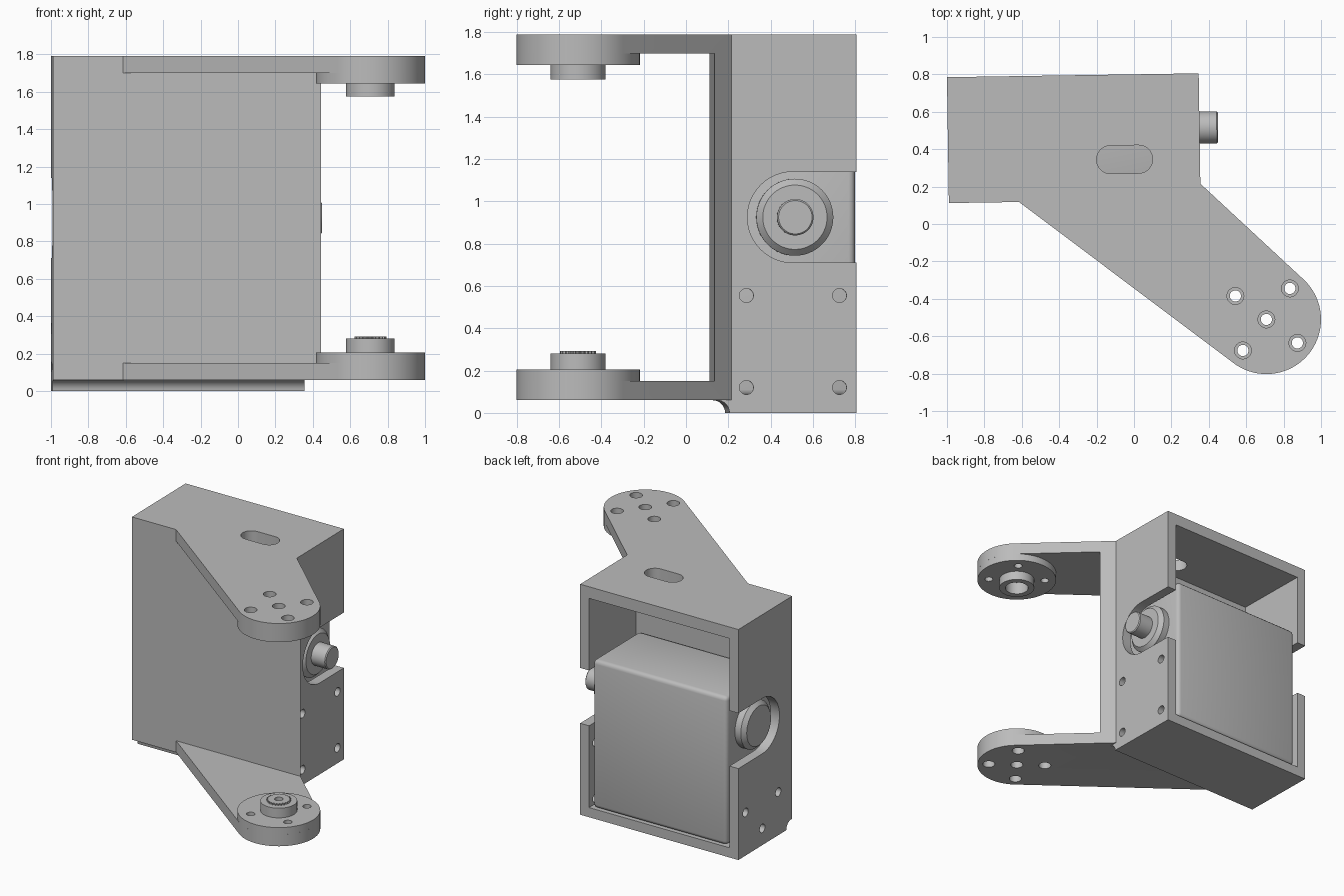
import bpy, bmesh, math
from mathutils import Matrix, Vector

cube = bpy.data.objects.get("Cube")
if cube:
    bpy.data.objects.remove(cube, do_unlink=True)

grey = bpy.data.materials.new("plain grey")
grey.use_nodes = True
COLOUR = (0.5, 0.5, 0.5, 1)
grey.diffuse_color = COLOUR
grey.node_tree.nodes["Principled BSDF"].inputs["Base Color"].default_value = COLOUR

TILT = Matrix.Rotation(0.0152, 4, 'Z')        # whole assembly sits slightly turned
ALONG_X = Matrix.Rotation(math.pi / 2, 4, 'Y')  # local z becomes x
HUB = (0.70, -0.521)
HUB_R = 0.292


def finish(bm, name):
    bmesh.ops.recalc_face_normals(bm, faces=bm.faces)
    mesh = bpy.data.meshes.new(name)
    bm.to_mesh(mesh)
    bm.free()
    mesh.materials.append(grey)
    obj = bpy.data.objects.new(name, mesh)
    bpy.context.collection.objects.link(obj)
    return obj


def arc(cx, cy, r, start, end, n=32):
    angles = [math.radians(start + (end - start) * i / n) for i in range(n + 1)]
    return [(cx + r * math.cos(a), cy + r * math.sin(a)) for a in angles]


def prism(name, pts, low, high, axis='Z'):
    """Extrude an outline: (x, y) along z, or (y, z) along x."""
    place = (lambda p, h: (p[0], p[1], h)) if axis == 'Z' else (lambda p, h: (h, p[0], p[1]))
    bm = bmesh.new()
    face = bm.faces.new([bm.verts.new(place(p, low)) for p in pts])
    out = bmesh.ops.extrude_face_region(bm, geom=[face])
    move = Vector(place((0, 0), high - low))
    bmesh.ops.translate(bm, vec=move, verts=[v for v in out["geom"] if isinstance(v, bmesh.types.BMVert)])
    return finish(bm, name)


def box(name, x0, x1, y0, y1, z0, z1):
    return prism(name, [(x0, y0), (x1, y0), (x1, y1), (x0, y1)], z0, z1)


def rod(name, a, b, r, low, high, axis='Z'):
    return prism(name, arc(a, b, r, 0, 360, 32)[:-1], low, high, axis)


def lathe(name, profile, matrix, closed=False, steps=64):
    """Turn an (r, height) profile about its axis."""
    bm = bmesh.new()
    vs = [bm.verts.new((r, 0, h)) for r, h in profile]
    es = [bm.edges.new(pair) for pair in zip(vs, vs[1:])]
    if closed:
        es.append(bm.edges.new((vs[-1], vs[0])))
    bmesh.ops.spin(bm, geom=vs + es, cent=(0, 0, 0), axis=(0, 0, 1), angle=math.tau, steps=steps)
    bmesh.ops.remove_doubles(bm, verts=bm.verts, dist=1e-5)
    bm.transform(matrix)
    return finish(bm, name)


def combine(obj, tools, operation='DIFFERENCE'):
    for tool in tools:
        mod = obj.modifiers.new("cut", 'BOOLEAN')
        mod.operation, mod.solver, mod.object = operation, 'EXACT', tool
        tool.hide_render = True
        bake(obj)
        bpy.data.objects.remove(tool, do_unlink=True)


def bake(obj):
    bpy.context.view_layer.update()
    graph = bpy.context.evaluated_depsgraph_get()
    mesh = bpy.data.meshes.new_from_object(obj.evaluated_get(graph))
    obj.modifiers.clear()
    obj.data = mesh


def hub_holes(r, low, high):
    spots = [(HUB[0] + 0.208 * math.cos(math.radians(a)), HUB[1] + 0.208 * math.sin(math.radians(a)))
             for a in (52, 142, 232, 322)]
    return [rod("hole_cutter", x, y, r, low, high) for x, y in spots]


# Bracket: housing and both arms share one outline
LEFT, RIGHT, BACK, FRONT = -0.988, 0.358, 0.80, 0.127
outline = [(LEFT, BACK), (RIGHT, BACK), (RIGHT, 0.21)]
outline += arc(*HUB, HUB_R, 46.2, -127.8, 48)
outline += [(-0.613, FRONT), (LEFT, FRONT)]
bracket = prism("bracket", outline, 0.06, 1.79)
# Foot under the housing with a concave front edge
foot_profile = [(BACK, 0.07), (BACK, 0), (0.2, 0)] + arc(0.14, 0, 0.06, 0, 90, 8)[1:] + [(0.14, 0.07)]
combine(bracket, [prism("foot", foot_profile, LEFT, RIGHT, 'X')], 'UNION')

cutters = [
    box("arm_gap", -2, 2, -2, FRONT, 0.15, 1.70),
    box("cavity", -0.912, 0.282, 0.21, 1, 0.075, 1.70),
]
# Rounded notches in both side walls, open to the back
notch = [(1, 0.71), (1, 1.14)] + arc(0.50, 0.925, 0.215, 90, 270, 24)
cutters.append(prism("side_notch", notch, -1.2, 0.6, 'X'))
# Slot in the top plate
slot = arc(0.03, 0.346, 0.075, -90, 90, 16) + arc(-0.12, 0.346, 0.075, 90, 270, 16)
cutters.append(prism("slot", slot, 1.6, 1.9))
# Screw holes in the side walls
for y in (0.28, 0.72):
    for z in (0.12, 0.555):
        cutters.append(rod("screw_hole", y, z, 0.033, 0.2, 0.5, 'X'))
for y, z in ((0.71, 0.335), (0.30, 0.335), (0.50, 0.13)):
    cutters.append(rod("screw_hole", y, z, 0.033, -1.2, -0.85, 'X'))
# Arm holes
cutters += hub_holes(0.045, -0.1, 2)
cutters.append(rod("hub_bore", *HUB, 0.045, -0.1, 2))
combine(bracket, cutters)

# Motor block inside the housing
motor = box("motor_block", -0.885, 0.255, 0.215, 0.795, 0.08, 1.23)
bevel = motor.modifiers.new("round", 'BEVEL')
bevel.width, bevel.segments = 0.03, 3
bake(motor)

# Side bosses and output shaft
def side(x, flip):
    turn = Matrix.Rotation(math.pi, 4, 'Z') if flip else Matrix()
    return Matrix.Translation((x, 0.51, 0.925)) @ turn @ ALONG_X


boss_profile = [(0, -0.02), (0.182, -0.02), (0.182, 0.05), (0.152, 0.08), (0, 0.08)]
parts = [bracket, motor]
parts.append(lathe("right_motor_boss", boss_profile, side(-0.885, True)))
parts.append(lathe("left_motor_boss", boss_profile, side(0.255, False)))
parts.append(lathe("output_shaft", [(0, 0), (0.086, 0), (0.086, 0.115), (0.079, 0.122), (0, 0.122)],
                   side(0.335, False)))

# Hub pads with stepped collars
at_hub = Matrix.Translation((*HUB, 0))
lower = lathe("lower_hub", [(0.03, 0.15), (HUB_R, 0.15), (HUB_R, 0.205), (0.13, 0.205),
                            (0.13, 0.28), (0.03, 0.28)], at_hub, True)
upper = lathe("upper_hub", [(0.03, 1.70), (HUB_R, 1.70), (HUB_R, 1.645), (0.13, 1.645),
                            (0.13, 1.575), (0.085, 1.575), (0.085, 1.67), (0.03, 1.67)], at_hub, True)
combine(lower, hub_holes(0.03, 0.1, 0.3))
combine(upper, hub_holes(0.03, 1.5, 1.8))

# Toothed spline on the lower collar
teeth = []
for i in range(96):
    r = 0.086 if i % 4 < 2 else 0.077
    a = math.tau * i / 96
    teeth.append((HUB[0] + r * math.cos(a), HUB[1] + r * math.sin(a)))
spline = prism("spline", teeth, 0.275, 0.292)
combine(spline, [rod("spline_bore", *HUB, 0.03, 0.2, 0.4)])
parts += [lower, upper, spline]

# Turn the assembly, then smooth the round faces
for obj in parts:
    obj.data.transform(TILT)
    obj.data.name = obj.name
    bpy.ops.object.select_all(action='DESELECT')
    obj.select_set(True)
    bpy.context.view_layer.objects.active = obj
    bpy.ops.object.shade_smooth_by_angle(angle=math.radians(30))
